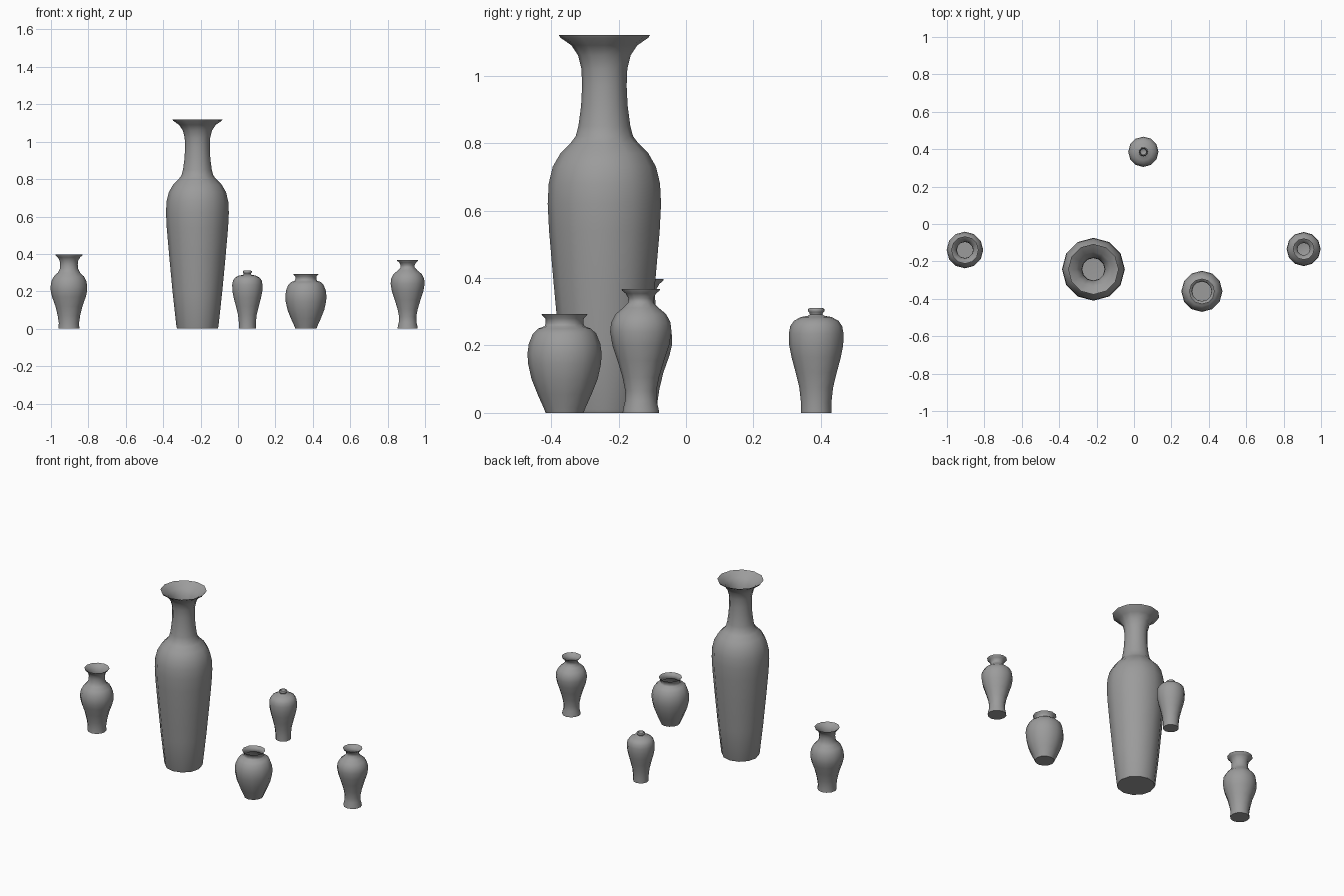
import bpy
import bmesh
from math import cos, sin, pi

cube = bpy.data.objects.get("Cube")
if cube:
    bpy.data.objects.remove(cube, do_unlink=True)

SIDES = 12

grey = bpy.data.materials.new("stone grey")
grey.use_nodes = True
colour = (0.33, 0.33, 0.33, 1)
grey.diffuse_color = colour
grey.node_tree.nodes["Principled BSDF"].inputs["Base Color"].default_value = colour


def make_vase(name, x, y, outer, wall):
    """Lathe an outer (radius, height) profile with a hollow inside."""
    inner = [(r - wall, z) for r, z in reversed(outer[:-1]) if z > wall]
    throat = min(r for r, z in outer[-5:]) - wall
    floor_r = min(throat, outer[0][0] - wall)
    profile = outer + inner + [(floor_r, wall)]
    bm = bmesh.new()
    rings = [[bm.verts.new((r * cos(2 * pi * i / SIDES), r * sin(2 * pi * i / SIDES), z))
              for i in range(SIDES)] for r, z in profile]
    for a, b in zip(rings, rings[1:]):
        for i in range(SIDES):
            j = (i + 1) % SIDES
            bm.faces.new((a[i], a[j], b[j], b[i]))
    bm.faces.new(rings[0][::-1])
    bm.faces.new(rings[-1])
    mesh = bpy.data.meshes.new(name)
    bm.to_mesh(mesh)
    bm.free()
    mesh.materials.append(grey)
    vase = bpy.data.objects.new(name, mesh)
    vase.location = (x, y, 0)
    bpy.context.collection.objects.link(vase)
    bpy.ops.object.select_all(action='DESELECT')
    vase.select_set(True)
    bpy.context.view_layer.objects.active = vase
    bpy.ops.object.shade_smooth_by_angle(angle=pi / 3)


# Tall floor vase with a flared mouth
make_vase("tall_vase", -0.217, -0.242, [
    (.108, 0), (.112, .01), (.133, .2), (.15, .38), (.164, .54), (.168, .62), (.165, .68),
    (.153, .73), (.13, .77), (.1, .8), (.085, .82), (.077, .85), (.069, .91), (.066, .97),
    (.068, 1.02), (.078, 1.06), (.098, 1.09), (.13, 1.112), (.135, 1.12)], .006)

# Round-bodied vase with a wide neck
make_vase("wide_neck_vase", -0.904, -0.139, [
    (.056, 0), (.054, .03), (.06, .07), (.072, .12), (.09, .17), (.097, .2), (.098, .225),
    (.093, .255), (.08, .28), (.059, .3), (.049, .32), (.047, .345), (.05, .365),
    (.06, .382), (.072, .393), (.073, .397)], .004)

# Small plum vase with a tiny mouth
make_vase("plum_vase", 0.05, 0.386, [
    (.045, 0), (.045, .03), (.05, .075), (.061, .12), (.073, .165), (.08, .2), (.081, .235),
    (.077, .257), (.066, .273), (.046, .284), (.024, .288), (.019, .292), (.02, .297),
    (.024, .301), (.024, .308), (.019, .311)], .004)

# Squat jar
make_vase("squat_jar", 0.363, -0.36, [
    (.056, 0), (.062, .015), (.08, .055), (.098, .1), (.108, .145), (.11, .175), (.106, .205),
    (.094, .235), (.078, .25), (.059, .257), (.056, .265), (.057, .28), (.066, .289),
    (.068, .293)], .004)

# Slender vase with a spreading foot
make_vase("slender_vase", 0.907, -0.134, [
    (.054, 0), (.053, .01), (.047, .035), (.046, .065), (.054, .105), (.069, .155), (.084, .2),
    (.091, .24), (.088, .268), (.075, .293), (.052, .312), (.038, .327), (.037, .34),
    (.045, .354), (.055, .362), (.057, .367)], .004)
